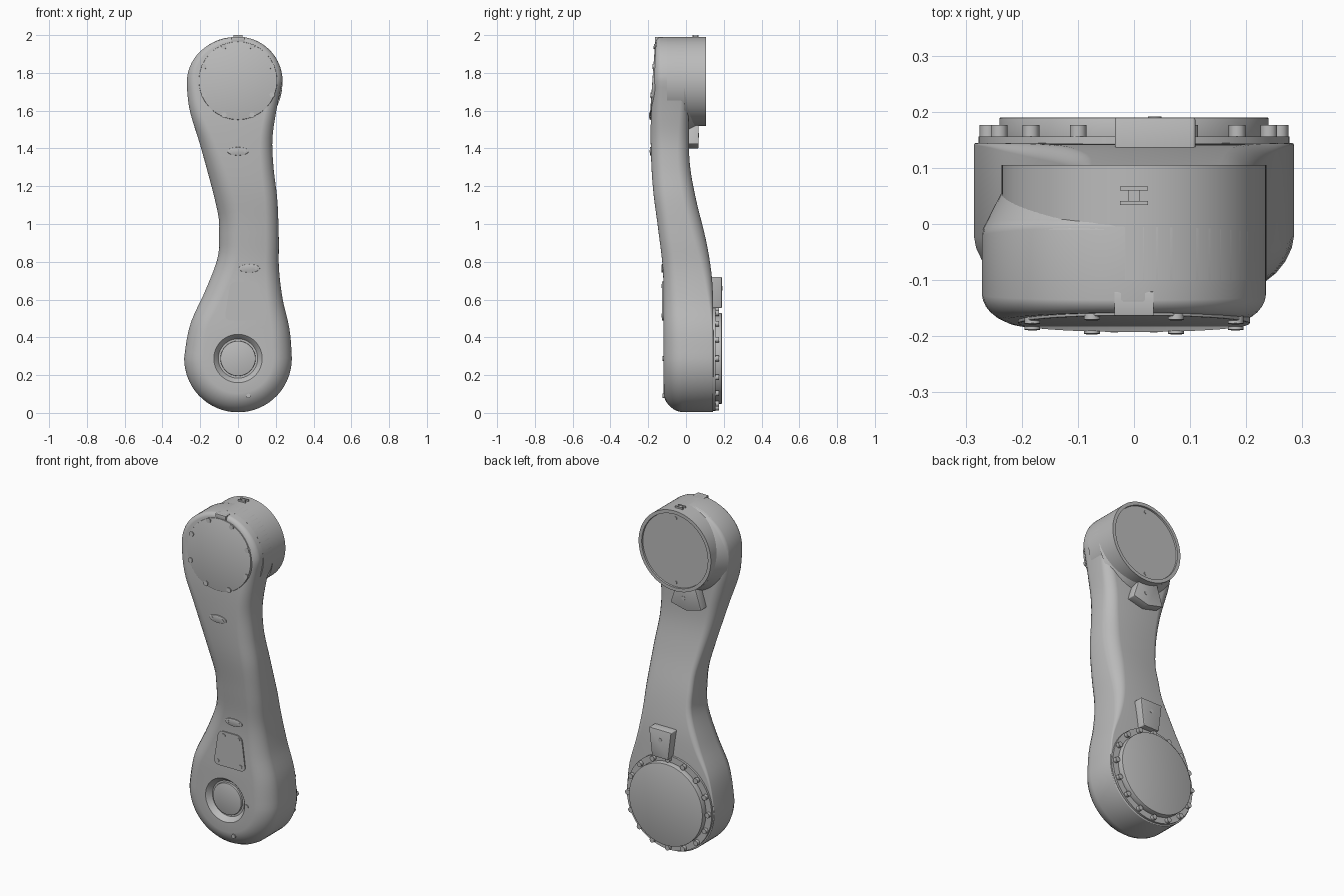
import bpy, bmesh, math
from mathutils import Matrix, Vector

if "Cube" in bpy.data.objects:
    bpy.data.objects.remove(bpy.data.objects["Cube"])

grey = bpy.data.materials.new("cast_grey")
grey.use_nodes = True
COLOR = (0.5, 0.5, 0.5, 1)
grey.diffuse_color = COLOR
grey.node_tree.nodes["Principled BSDF"].inputs["Base Color"].default_value = COLOR

LOW_Z, LOW_R = 0.288, 0.285      # lower joint
TOP_Z, TOP_R = 1.755, 0.236      # upper joint
parts = []


def finish(name, bm):
    bmesh.ops.recalc_face_normals(bm, faces=bm.faces)
    mesh = bpy.data.meshes.new(name)
    bm.to_mesh(mesh)
    bm.free()
    mesh.materials.append(grey)
    obj = bpy.data.objects.new(name, mesh)
    bpy.context.collection.objects.link(obj)
    parts.append(obj)
    return obj


def discs(name, spots, r, y0, y1, segs=64, tilt=0, r_front=None, bevel=0):
    """Cylinders along y at (x, z) or (x, z, y shift) spots."""
    bm = bmesh.new()
    for x, z, *dy in spots:
        place = (Matrix.Translation((x, (y0 + y1) / 2 + sum(dy), z))
                 @ Matrix.Rotation(math.pi / 2 + tilt, 4, 'X'))
        bmesh.ops.create_cone(bm, cap_ends=True, segments=segs, radius1=r,
                              radius2=r_front or r, depth=abs(y1 - y0), matrix=place)
    if bevel:
        rims = [e for e in bm.edges if any(len(f.verts) > 4 for f in e.link_faces)]
        bmesh.ops.bevel(bm, geom=rims, offset=bevel, segments=2, affect='EDGES', profile=0.5)
    return finish(name, bm)


def prism(name, outline, y0, y1, corner=0.0, bevel=0.0):
    """Extrude an x/z outline along y, with rounded corners and softened rims."""
    bm = bmesh.new()
    face = bm.faces.new([bm.verts.new((x, y0, z)) for x, z in outline])
    grown = bmesh.ops.extrude_face_region(bm, geom=[face])["geom"]
    bmesh.ops.translate(bm, vec=(0, y1 - y0, 0),
                        verts=[g for g in grown if isinstance(g, bmesh.types.BMVert)])
    if corner:
        sides = [e for e in bm.edges if abs(e.verts[0].co.y - e.verts[1].co.y) > 1e-4]
        bmesh.ops.bevel(bm, geom=sides, offset=corner, segments=4, affect='EDGES', profile=0.5)
    if bevel:
        rims = [e for e in bm.edges if abs(e.verts[0].co.y - e.verts[1].co.y) < 1e-4]
        bmesh.ops.bevel(bm, geom=rims, offset=bevel, segments=2, affect='EDGES', profile=0.5)
    return finish(name, bm)


def curve(points):
    """Smooth function of z through (z, value) points."""
    n = len(points)
    slopes = []
    for i in range(n):
        a, b = points[max(i - 1, 0)], points[min(i + 1, n - 1)]
        slopes.append((b[1] - a[1]) / (b[0] - a[0]))

    def value(z):
        z = min(max(z, points[0][0]), points[-1][0])
        i = next(k for k in range(n - 1) if z <= points[k + 1][0])
        (z0, v0), (z1, v1) = points[i], points[i + 1]
        h = z1 - z0
        t = (z - z0) / h
        return (v0 * (1 + 2 * t) * (1 - t) ** 2 + v1 * t * t * (3 - 2 * t)
                + h * t * (1 - t) * (slopes[i] * (1 - t) - slopes[i + 1] * t))
    return value


def ring(count, r, cz, start=0.0):
    return [(r * math.cos(start + math.tau * k / count),
             cz + r * math.sin(start + math.tau * k / count)) for k in range(count)]


# Arm profiles along its height
left_edge = curve([(.2, -.285), (.29, -.285), (.47, -.252), (.65, -.172), (.82, -.108), (.93, -.1),
                   (1.05, -.105), (1.4, -.195), (1.6, -.255), (1.72, -.27), (1.8, -.27)])
right_edge = curve([(.2, .285), (.29, .285), (.44, .273), (.6, .237), (.76, .217), (.92, .216),
                    (1.13, .208), (1.3, .188), (1.45, .182), (1.6, .203), (1.76, .236)])
front = curve([(0, -.12), (.5, -.12), (.75, -.122), (.97, -.147), (1.18, -.174), (1.36, -.185),
               (1.55, -.186), (1.77, -.171), (2, -.156)])
back = curve([(0, .144), (.5, .144), (.68, .14), (.81, .125), (.94, .1), (1.13, .053),
              (1.3, .022), (1.45, .015), (2, .015)])
front_round = curve([(0, .1), (.4, .095), (.8, .07), (1.4, .065), (1.7, .05), (1.85, .035), (2, .02)])
back_round = curve([(0, .004), (.45, .008), (.7, .04), (1, .068), (1.4, .06), (1.7, .04), (2, .02)])
left_gain = curve([(.5, 1), (.9, 1.6), (1.2, 1.5), (1.55, 1)])   # fuller rounding on one side

# Outline of the arm, as matching left and right points
STEPS, MID = 14, 44
low = [LOW_Z - LOW_R * math.cos(math.radians(4 + 86 * k / STEPS)) for k in range(STEPS)]
mid = [LOW_Z + (TOP_Z - LOW_Z) * k / MID for k in range(MID)]
top = [TOP_Z + TOP_R * math.sin(math.radians(86 * k / STEPS)) for k in range(STEPS + 1)]
rights, lefts = [], []
for z in low + mid + top:
    if z < LOW_Z:
        xr = math.sqrt(LOW_R ** 2 - (z - LOW_Z) ** 2)
        xl = -xr
    elif z > TOP_Z:
        bow = math.sqrt(1 - ((z - TOP_Z) / TOP_R) ** 2)
        xl, xr = -.27 * bow, TOP_R * bow
    else:
        xl, xr = left_edge(z), right_edge(z)
    rights.append(Vector((xr, z)))
    lefts.append(Vector((xl, z)))
loop = rights + lefts[::-1]
count, half = len(loop), len(rights)
inward = []
for i in range(count):
    t = (loop[(i + 1) % count] - loop[i - 1]).normalized()
    inward.append(Vector((-t.y, t.x)))

# Arm body: rounded front rim, straight side, rounded back rim
bm = bmesh.new()
layers = []
for side, size in ((front, front_round), (back, back_round)):
    is_front = side is front
    for k in range(7):
        a = math.pi / 2 * (k if is_front else 6 - k) / 6
        row = []
        for p, n in zip(loop, inward):
            b = max(size(p.y), .003)
            if p.x < 0:
                b *= left_gain(p.y) if is_front else 2 - left_gain(p.y)
            q = p + n * b * (1 - math.sin(a) ** 1.15)
            depth = b * (1 - max(math.cos(a), 0) ** 1.15)
            row.append(bm.verts.new((q.x, side(q.y) + (depth if is_front else -depth), q.y)))
        layers.append(row)
for a, b in zip(layers, layers[1:]):
    for i in range(count):
        j = (i + 1) % count
        bm.faces.new((a[i], a[j], b[j], b[i]))

# Flat back and front; the lower front is left open around a round recess
SPLIT = STEPS + 6
for row, first in ((layers[0], SPLIT), (layers[-1], 0)):
    for i in range(first, half - 1):
        bm.faces.new((row[i], row[i + 1], row[count - 2 - i], row[count - 1 - i]))
rim = layers[0][count - 1 - SPLIT:] + layers[0][:SPLIT + 1]
cups = [[bm.verts.new((x, y, z)) for x, z in ring(64, r, LOW_Z)]
        for r, y in ((.128, front(LOW_Z)), (.122, -.114), (.104, -.09))]
border = []
for verts in (rim, cups[0]):
    for a, b in zip(verts, verts[1:] + verts[:1]):
        border.append(bm.edges.get((a, b)) or bm.edges.new((a, b)))
bmesh.ops.triangle_fill(bm, edges=border, use_beauty=True, normal=(0, -1, 0))
for a, b in zip(cups, cups[1:]):
    for i in range(64):
        j = (i + 1) % 64
        bm.faces.new((a[i], a[j], b[j], b[i]))
bm.faces.new(cups[-1])
body = finish("arm_body", bm)

# Hub in the recess and small plugs
discs("recess_hub", [(0, LOW_Z)], .093, -.08, -.103, bevel=.004)
discs("recess_plug", [(.14, LOW_Z), (.055, .09)], .012, -.11, -.124, 12)

# Upper drum with a dished back, blended into the arm
drum = discs("upper_drum", [(0, TOP_Z)], TOP_R, -.1, .105, 96)
bm = bmesh.new()
bm.from_mesh(drum.data)
bm.faces.ensure_lookup_table()
rear = max(bm.faces, key=lambda f: f.calc_center_median().y)
bmesh.ops.inset_region(bm, faces=[rear], thickness=.02)
bmesh.ops.inset_region(bm, faces=[rear], thickness=.001, depth=-.01)
bm.to_mesh(drum.data)
bm.free()
discs("drum_blend", [(-.018, 1.737)], .211, .07, -.01, 96, r_front=.252)
discs("drum_screws", [(0, TOP_Z + .19), (0, TOP_Z - .19)], .009, .09, .099, 10)

# Front cover with its screws, and the tab above it
SLOPE = math.atan(.03 / .42)
discs("front_cover", [(0, 1.758)], .207, -.158, -.178, 80, -SLOPE, bevel=.003)
discs("cover_screws", [(x, z, front(z)) for x, z in ring(8, .196, 1.758, math.pi / 8)],
      .014, .004, -.011, 12, -SLOPE)
prism("cover_tab", [(-.035, 1.965), (.035, 1.965), (.035, 1.99), (-.035, 1.99)], -.164, -.12, bevel=.003)

# Lug on top of the drum
for name, w, y0, y1, z in (("lug_rear_bar", .025, .06, .067, 2), ("lug_front_bar", .025, .034, .041, 2),
                           ("lug_web", .01, .04, .061, 1.997)):
    prism(name, [(-w, 1.97), (w, 1.97), (w, z), (-w, z)], y0, y1)

# Lower back flange with bolts
discs("flange_base", [(0, LOW_Z)], .277, .13, .156, 96)
discs("flange_cap", [(0, LOW_Z)], .24, .14, .19, 96, bevel=.003)
discs("flange_bolts", ring(16, .26, LOW_Z), .015, .15, .176, 12)

# Stop blocks on the back
prism("lower_stop", [(-.015, .555), (.09, .555), (.11, .72), (-.035, .72)], .1, .19, .006, .004)
discs("lower_stop_hole", [(.037, .66)], .012, .18, .192, 16)
prism("upper_stop", [(-.145, 1.425), (-.045, 1.4), (.055, 1.425), (.015, 1.55), (-.105, 1.55)],
      0, .067, .006, .004)
discs("upper_stop_hole", [(-.03, 1.47)], .012, .06, .069, 16)

# Inspection plate on the front
prism("inspection_plate", [(-.04, .695), (.11, .695), (.137, .49), (-.072, .49)], -.117, -.126, .03)
discs("plate_screws", [(-.005, .672), (.09, .672), (.105, .515), (-.045, .515)], .011, -.12, -.13, 12)

# Small oval caps on the front
for name, x, z in (("lower_oval", .06, .765), ("upper_oval", 0, 1.385)):
    y = front(z)
    rim = [(x + .056 * math.cos(a), z + .022 * math.sin(a))
           for a in (math.tau * k / 24 for k in range(24))]
    prism(name, rim, y + .01, y - .006, bevel=.002)
    discs(name + "_screws", [(x - .035, z), (x + .035, z)], .007, y, y - .008, 10)

# Smooth shading with crisp edges
bpy.ops.object.select_all(action='DESELECT')
for obj in parts:
    obj.select_set(True)
bpy.context.view_layer.objects.active = body
bpy.ops.object.shade_smooth_by_angle(angle=math.radians(35))
